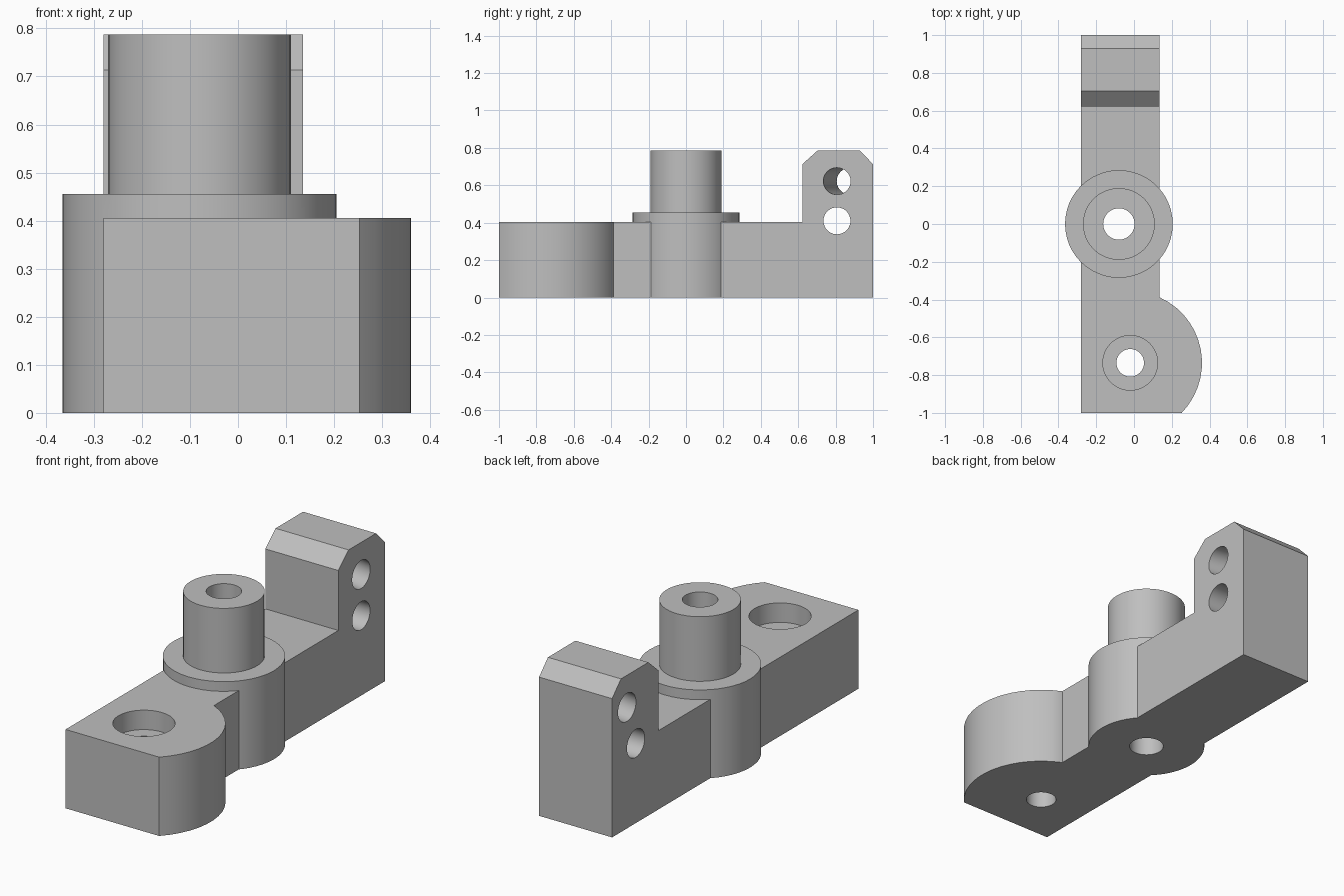
import bpy, bmesh
from math import radians, cos, sin, asin, acos
from mathutils import Vector

cube = bpy.data.objects.get("Cube")
if cube:
    bpy.data.objects.remove(cube, do_unlink=True)

GREY = (0.52, 0.52, 0.52, 1)
grey = bpy.data.materials.new("plain grey")
grey.use_nodes = True
grey.diffuse_color = GREY
grey.node_tree.nodes["Principled BSDF"].inputs["Base Color"].default_value = GREY

# Main dimensions
LEFT, RIGHT = -0.28, 0.135
DECK, TOP = 0.405, 0.787
HUB = Vector((-0.08, 0, 0))
EAR = Vector((-0.02, -0.735, 0))
EAR_R = 0.38


def prism(name, points, sweep):
    """Extrude a closed outline along a vector."""
    bm = bmesh.new()
    face = bm.faces.new([bm.verts.new(p) for p in points])
    moved = bmesh.ops.extrude_face_region(bm, geom=[face])["geom"]
    bmesh.ops.translate(bm, vec=sweep,
                        verts=[v for v in moved if isinstance(v, bmesh.types.BMVert)])
    bmesh.ops.recalc_face_normals(bm, faces=bm.faces)
    mesh = bpy.data.meshes.new(name)
    bm.to_mesh(mesh)
    bm.free()
    mesh.materials.append(grey)
    obj = bpy.data.objects.new(name, mesh)
    bpy.context.collection.objects.link(obj)
    return obj


def rod(name, start, end, radius, sides=48):
    """Cylinder between two points."""
    axis = Vector(end) - Vector(start)
    bpy.ops.mesh.primitive_cylinder_add(
        vertices=sides, radius=radius, depth=axis.length,
        location=(Vector(start) + Vector(end)) / 2,
        rotation=axis.to_track_quat("Z", "Y").to_euler())
    obj = bpy.context.object
    obj.name = name
    obj.data.materials.append(grey)
    return obj


def upright(name, centre, z0, z1, radius):
    return rod(name, centre + Vector((0, 0, z0)), centre + Vector((0, 0, z1)), radius)


def combine(body, tool, operation):
    """Apply a boolean and discard the tool."""
    mod = body.modifiers.new(operation, "BOOLEAN")
    mod.operation, mod.solver, mod.object = operation, "EXACT", tool
    bpy.context.view_layer.objects.active = body
    bpy.ops.object.modifier_apply(modifier=mod.name)
    bpy.data.objects.remove(tool, do_unlink=True)


# Arm with the raised, chamfered lug at the back
side = [(-1, 0), (1, 0), (1, 0.713), (0.928, TOP), (0.705, TOP),
        (0.622, 0.713), (0.622, DECK), (-1, DECK)]
body = prism("bracket_body", [(LEFT, y, z) for y, z in side], (RIGHT - LEFT, 0, 0))

# Rounded ear at the front
a0 = asin((-1 - EAR.y) / EAR_R)
a1 = acos((RIGHT - EAR.x) / EAR_R)
STEPS = 14
angles = [a0 + (a1 - a0) * i / STEPS for i in range(STEPS + 1)]
outline = [(EAR.x + EAR_R * cos(a), EAR.y + EAR_R * sin(a), 0) for a in angles]
outline += [(EAR.x, outline[-1][1], 0), (EAR.x, -1, 0)]
combine(body, prism("ear", outline, (0, 0, DECK)), "UNION")

# Hub and post
combine(body, upright("hub", HUB, 0, 0.455, 0.285), "UNION")
combine(body, upright("post", HUB, 0.3, TOP, 0.19), "UNION")

# Post bore, ear hole and its counterbore
combine(body, upright("post_bore", HUB, -0.1, 1, 0.083), "DIFFERENCE")
combine(body, upright("ear_hole", EAR, -0.1, 1, 0.073), "DIFFERENCE")
combine(body, upright("counterbore", EAR, DECK - 0.1, 1, 0.145), "DIFFERENCE")

# Cross holes in the lug: the lower is square to the side, the upper slants
for z, shift in ((0.41, 0), (0.622, 0.072)):
    near, far = Vector((RIGHT, 0.807, z)), Vector((LEFT, 0.807 + shift, z))
    extra = (far - near) * 0.3
    combine(body, rod("cross_hole", near - extra, far + extra, 0.072), "DIFFERENCE")

# Smooth round walls, crisp edges
bpy.ops.object.select_all(action="DESELECT")
body.select_set(True)
bpy.context.view_layer.objects.active = body
bpy.ops.object.shade_smooth_by_angle(angle=radians(30))
